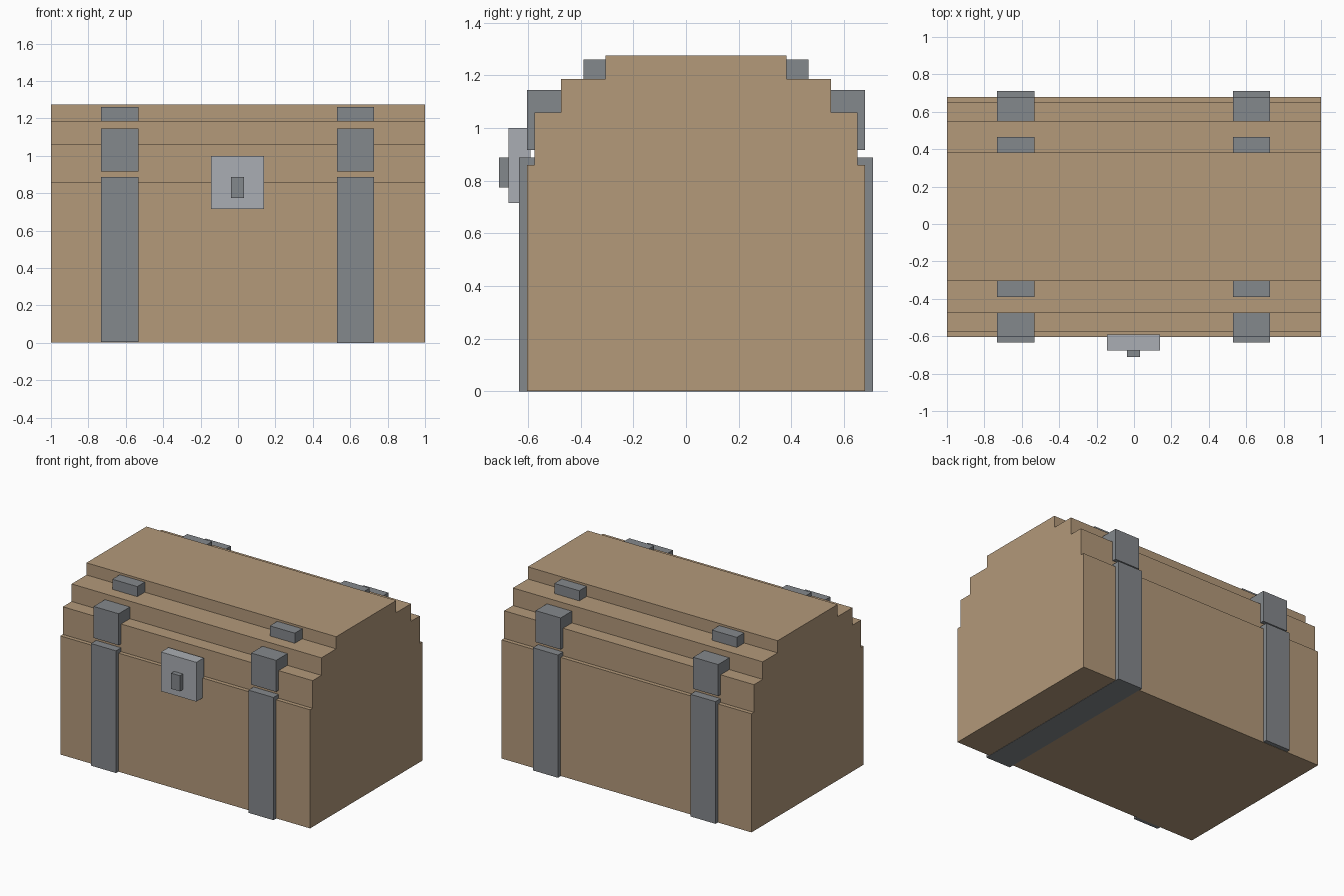
import bpy
import bmesh

cube = bpy.data.objects.get("Cube")
if cube:
    bpy.data.objects.remove(cube, do_unlink=True)


def material(name, rgb):
    mat = bpy.data.materials.new(name)
    mat.use_nodes = True
    colour = (*rgb, 1.0)
    mat.diffuse_color = colour
    mat.node_tree.nodes["Principled BSDF"].inputs["Base Color"].default_value = colour
    return mat


wood = material("tan_wood", (0.451, 0.319, 0.195))
iron = material("dark_iron", (0.231, 0.246, 0.262))
steel = material("light_steel", (0.402, 0.423, 0.451))


def finish(name, bm, mat):
    bmesh.ops.recalc_face_normals(bm, faces=bm.faces[:])
    mesh = bpy.data.meshes.new(name)
    bm.to_mesh(mesh)
    bm.free()
    mesh.materials.append(mat)
    obj = bpy.data.objects.new(name, mesh)
    bpy.context.collection.objects.link(obj)
    return obj


def extrude_profile(name, points, x0, x1, mat):
    """Extrude a closed (y, z) outline along x."""
    bm = bmesh.new()
    face = bm.faces.new([bm.verts.new((x0, y, z)) for y, z in points])
    grown = bmesh.ops.extrude_face_region(bm, geom=[face])["geom"]
    verts = [v for v in grown if isinstance(v, bmesh.types.BMVert)]
    bmesh.ops.translate(bm, verts=verts, vec=(x1 - x0, 0, 0))
    return finish(name, bm, mat)


def box(name, x, y, z, mat):
    outline = [(y[0], z[0]), (y[1], z[0]), (y[1], z[1]), (y[0], z[1])]
    return extrude_profile(name, outline, x[0], x[1], mat)


# Chest body and stepped lid: each tier is (half depth, bottom, top)
MID = 0.038
tiers = [(0.642, 0.002, 0.86), (0.613, 0.86, 1.06),
         (0.513, 1.06, 1.187), (0.343, 1.187, 1.275)]
back = [(half, z) for half, low, high in tiers for z in (low, high)]
outline = [(MID + y, z) for y, z in back]
outline += [(MID - y, z) for y, z in reversed(back)]
extrude_profile("chest", outline, -1.0, 1.0, wood)

# Iron bands wrapping through the body and each lid step
# The left band also runs under the base
for side, x, base in (("right", (-0.733, -0.533), 0.004),
                      ("left", (0.528, 0.728), 0.0)):
    for part, half, low, high in (("body_band", 0.672, base, 0.888),
                                  ("lid_band", 0.642, 0.917, 1.145),
                                  ("top_band", 0.428, 1.15, 1.26)):
        box(f"{side}_{part}", x, (MID - half, MID + half), (low, high), iron)

# Lock plate and latch
box("lock_plate", (-0.144, 0.139), (-0.675, -0.59), (0.716, 1.0), steel)
box("lock_latch", (-0.038, 0.032), (-0.71, -0.66), (0.775, 0.888), iron)
